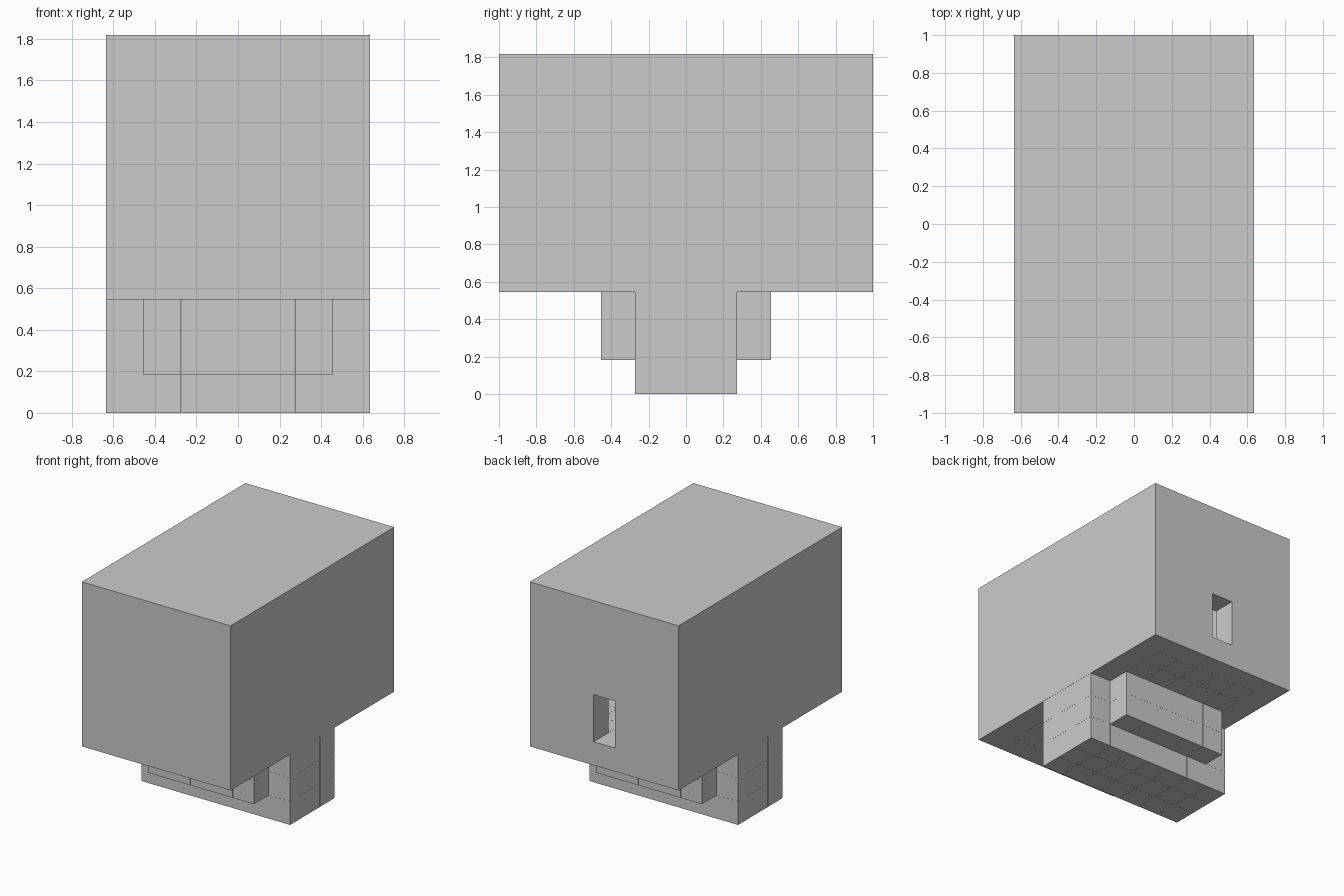
import bpy, bmesh
from mathutils import Matrix, Vector

if "Cube" in bpy.data.objects:
    bpy.data.objects.remove(bpy.data.objects["Cube"])

U = 2 / 11          # one block; the model is 7 x 11 x 10 blocks
GAP = 0.006         # hairline seam between blocks, in blocks


def add_boxes(name, boxes):
    """One object from boxes given as (min corner, max corner) in block units."""
    bm = bmesh.new()
    for lo, hi in boxes:
        lo, hi = Vector(lo), Vector(hi)
        bmesh.ops.create_cube(bm, size=1.0, matrix=Matrix.Translation((lo + hi) / 2 * U)
                              @ Matrix.Diagonal((*((hi - lo) * U), 1)))
    me = bpy.data.meshes.new(name)
    bm.to_mesh(me)
    bm.free()
    ob = bpy.data.objects.new(name, me)
    bpy.context.collection.objects.link(ob)
    return ob


def add_blocks(name, nx, ny, z0, z1, yc=0):
    """A slab of single blocks, nx by ny, centred on x = 0 and y = yc."""
    g = GAP / 2
    boxes = []
    for i in range(nx):
        for j in range(ny):
            for k in range(z0, z1):
                x, y = i - nx / 2, j - ny / 2 + yc
                boxes.append(((x + g, y + g, k), (x + 1 - g, y + 1 - g, k + 1 - g)))
    return add_boxes(name, boxes)


# Hollow house shell: cavity open at the floor, doorway in the back wall
shell = add_boxes("house_walls", [((-3.5, -5.5, 3), (3.5, 5.5, 10))])
cavity = add_boxes("cavity_cutter", [((-2.5, -4.5, 2), (2.5, 4.5, 9))])
door = add_boxes("door_cutter", [((-0.5, 4, 4), (0.5, 6, 6))])
for cutter in (cavity, door):
    cutter.hide_render = True
    cutter.hide_viewport = False
    mod = shell.modifiers.new(cutter.name, 'BOOLEAN')
    mod.operation = 'DIFFERENCE'
    mod.solver = 'EXACT'
    mod.object = cutter

# Bake the cuts and drop the cutters
bpy.context.view_layer.update()
deps = bpy.context.evaluated_depsgraph_get()
baked = bpy.data.meshes.new_from_object(shell.evaluated_get(deps))
shell.modifiers.clear()
shell.data = baked
for cutter in (cavity, door):
    bpy.data.objects.remove(cutter)

# Floor tiles filling the bottom of the shell
add_blocks("floor_blocks", 5, 9, 3, 4)

# Block pedestal: wide central pier with a shallower step front and back
add_blocks("central_pier", 7, 3, 0, 3)
for side, label in ((-1, "front"), (1, "back")):
    add_blocks(label + "_step", 5, 1, 1, 3, yc=2 * side)
